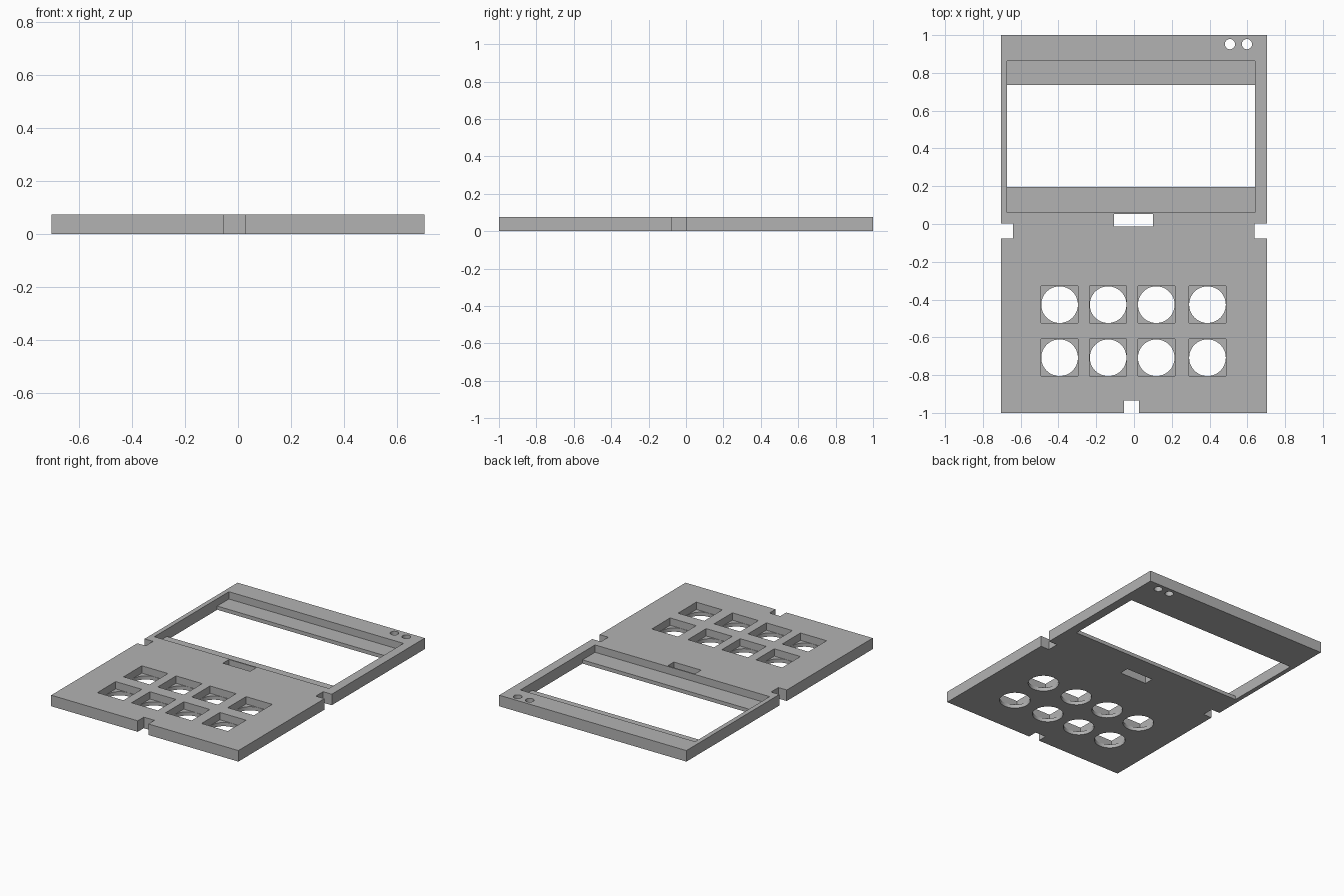
import bpy

if "Cube" in bpy.data.objects:
    bpy.data.objects.remove(bpy.data.objects["Cube"], do_unlink=True)

THICK = 0.075   # plate thickness
LEDGE = 0.025   # height of the recess floors
LOW, HIGH = -0.1, 0.2

grey = bpy.data.materials.new("matte grey")
grey.use_nodes = True
colour = (0.45, 0.45, 0.45, 1)
grey.diffuse_color = colour
grey.node_tree.nodes["Principled BSDF"].inputs["Base Color"].default_value = colour


def box(name, x0, x1, y0, y1, z0=LOW, z1=HIGH):
    bpy.ops.mesh.primitive_cube_add(
        size=1, location=((x0 + x1) / 2, (y0 + y1) / 2, (z0 + z1) / 2))
    ob = bpy.context.object
    ob.name = name
    ob.scale = (x1 - x0, y1 - y0, z1 - z0)
    bpy.ops.object.transform_apply(location=True, rotation=False, scale=True)
    ob.data.materials.append(grey)
    return ob


def drill(name, x, y, radius, top=HIGH):
    bpy.ops.mesh.primitive_cylinder_add(
        vertices=48, radius=radius, depth=top - LOW, location=(x, y, (top + LOW) / 2))
    ob = bpy.context.object
    ob.name = name
    ob.data.materials.append(grey)
    return ob


def cut(target, cutter):
    mod = target.modifiers.new(cutter.name, 'BOOLEAN')
    mod.operation = 'DIFFERENCE'
    mod.solver = 'EXACT'
    mod.object = cutter
    bpy.context.view_layer.objects.active = target
    bpy.ops.object.modifier_apply(modifier=mod.name)
    bpy.data.objects.remove(cutter, do_unlink=True)


# Flat panel
panel = box("front_panel", -0.703, 0.703, -1, 1, 0, THICK)

# Screen recess with a through window
cut(panel, box("screen_recess", -0.672, 0.64, 0.062, 0.862, LEDGE))
cut(panel, box("screen_window", -0.672, 0.64, 0.197, 0.737))

# Slot below the screen, side notches and bottom notch
cut(panel, box("cable_slot", -0.105, 0.1, -0.012, 0.053))
cut(panel, box("right_notch", -0.9, -0.64, -0.077, 0.002))
cut(panel, box("left_notch", 0.638, 0.9, -0.077, 0.002))
cut(panel, box("bottom_notch", -0.053, 0.027, -1.2, -0.935))

# Square key pockets, each with a round hole through the floor
HALF = 0.098
for y in (-0.427, -0.708):
    for x in (-0.394, -0.137, 0.118, 0.389):
        cut(panel, box("key_pocket", x - HALF, x + HALF, y - HALF, y + HALF, LEDGE))
        cut(panel, drill("key_hole", x, y, HALF - 0.001, 0.05))

# Two small indicator holes in the top corner
for x in (0.508, 0.598):
    cut(panel, drill("indicator_hole", x, 0.952, 0.027))

# Smooth the round walls, keep the edges sharp
bpy.ops.object.select_all(action='DESELECT')
panel.select_set(True)
bpy.context.view_layer.objects.active = panel
bpy.ops.object.shade_smooth_by_angle()
